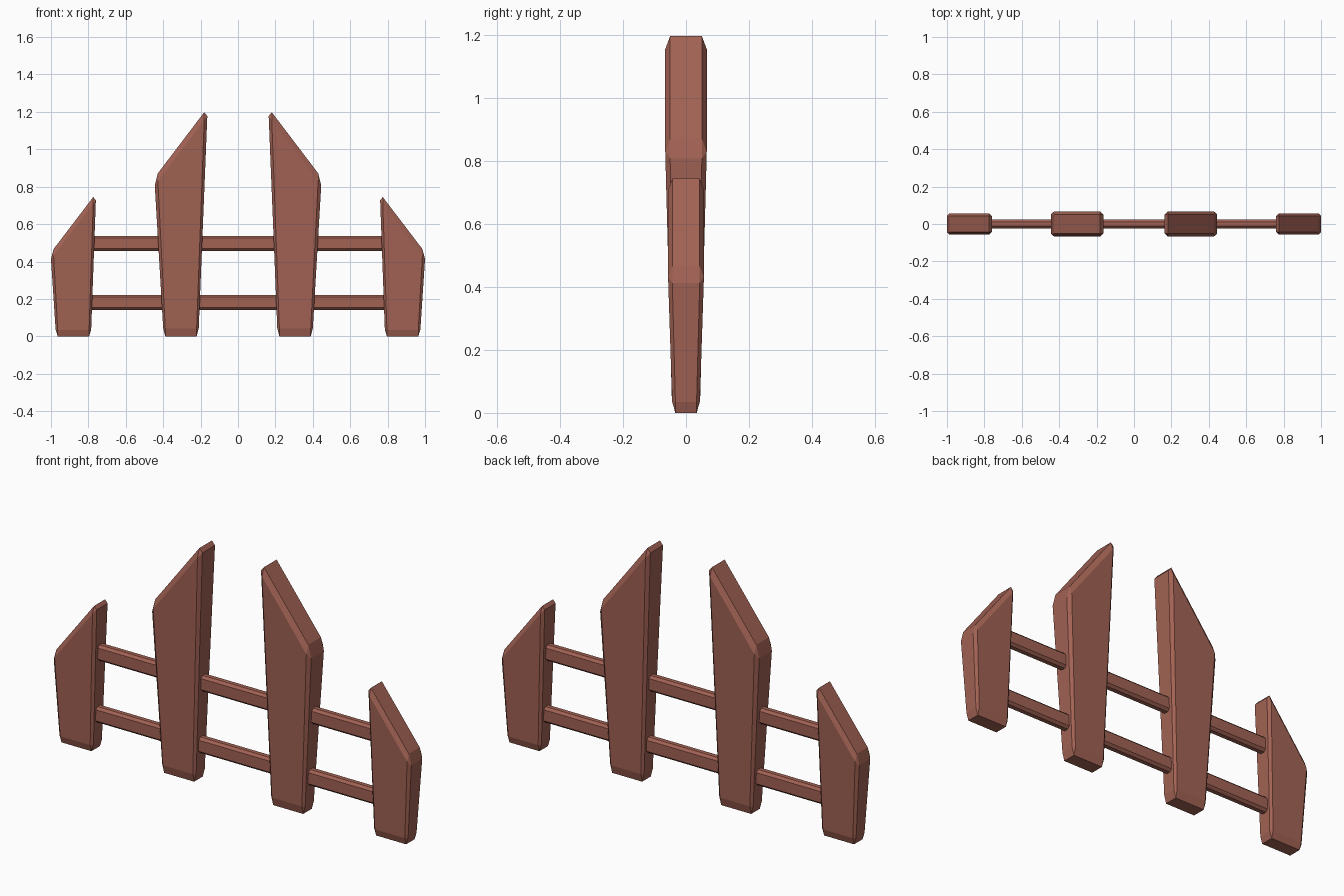
import bpy, bmesh

if "Cube" in bpy.data.objects:
    bpy.data.objects.remove(bpy.data.objects["Cube"])

wood = bpy.data.materials.new("reddish brown wood")
wood.diffuse_color = (0.36, 0.122, 0.088, 1)
wood.use_nodes = True
wood.node_tree.nodes["Principled BSDF"].inputs["Base Color"].default_value = wood.diffuse_color


def lerp(a, b, t):
    return a + (b - a) * t


def beveled_box(bm, sx, sy, sz, bevel):
    bmesh.ops.create_cube(bm, size=1)
    for v in bm.verts:
        v.co.x *= sx
        v.co.y *= sy
        v.co.z *= sz
    bmesh.ops.bevel(bm, geom=bm.edges[:], offset=bevel, segments=1,
                    profile=0.5, affect='EDGES')


def finish(bm, name):
    bmesh.ops.recalc_face_normals(bm, faces=bm.faces[:])
    mesh = bpy.data.meshes.new(name)
    bm.to_mesh(mesh)
    bm.free()
    mesh.materials.append(wood)
    obj = bpy.data.objects.new(name, mesh)
    bpy.context.collection.objects.link(obj)
    return obj


# Pickets: a chamfered box widened towards a slanted top
def picket(name, side, bottom, top, z_inner, z_outer, depth_low, depth_top, chamfer):
    bm = bmesh.new()
    w, d, h = 0.22, 0.11, 0.4
    beveled_box(bm, w, d, h, 0.013)
    for v in bm.verts:
        s, q = v.co.x / w + 0.5, v.co.y / d * 2
        upper = v.co.z > 0
        inset = (h / 2 - abs(v.co.z)) / 0.013 * chamfer
        t = 1 if upper else 0
        x = lerp(top[0], top[1], s) if upper else lerp(bottom[0], bottom[1], s)
        z = lerp(z_inner, z_outer, s) - inset if upper else inset
        v.co = (side * x, q * lerp(depth_low, depth_top, t), z)
    finish(bm, name)


for label, side in (("left", -1), ("right", 1)):
    picket("tall_picket_" + label, side, (0.21, 0.4), (0.164, 0.445),
           1.22, 0.85, 0.045, 0.066, 0.042)
    picket("short_picket_" + label, side, (0.785, 0.975), (0.76, 1.0),
           0.763, 0.448, 0.044, 0.057, 0.035)

# Horizontal rails
for label, z in (("lower", 0.182), ("upper", 0.497)):
    bm = bmesh.new()
    beveled_box(bm, 1.7, 0.046, 0.08, 0.012)
    finish(bm, label + "_rail").location.z = z
